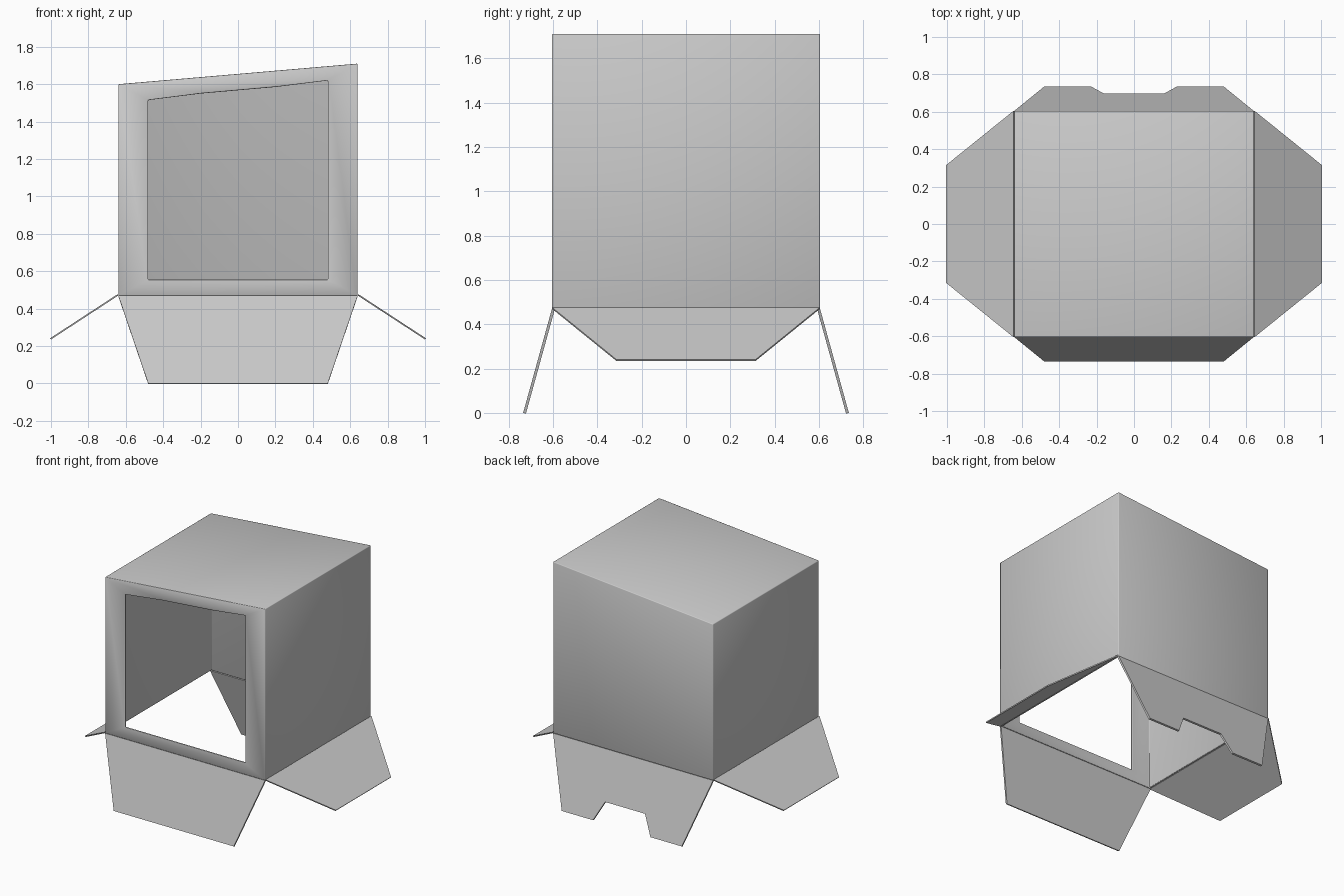
import bpy, bmesh

if "Cube" in bpy.data.objects:
    bpy.data.objects.remove(bpy.data.objects["Cube"])

W, D = 0.64, 0.605              # half width and half depth
Z0, ZL, ZR = 0.47, 1.60, 1.71   # bottom, left and right roof heights
T = 0.013                       # board thickness


def sheet(name, verts, faces, thickness, flip=False):
    """Thin board grown inwards from its outside surface."""
    me = bpy.data.meshes.new(name)
    me.from_pydata(verts, [], faces)
    bm = bmesh.new()
    bm.from_mesh(me)
    bmesh.ops.recalc_face_normals(bm, faces=bm.faces)
    bm.normal_update()
    # outside surfaces point away from the middle of the box
    s = 0
    for f in bm.faces:
        c = f.calc_center_median()
        c.z -= 1.1
        s += f.normal.dot(c) * f.calc_area()
    if (s < 0) != flip:
        bmesh.ops.reverse_faces(bm, faces=bm.faces)
    bm.to_mesh(me)
    bm.free()
    ob = bpy.data.objects.new(name, me)
    bpy.context.collection.objects.link(ob)
    m = ob.modifiers.new("board", 'SOLIDIFY')
    m.thickness = thickness
    m.offset = -1
    m.use_even_offset = True
    return ob


# Box shell: open bottom, sloping roof, window in the front
corners = [(-W, -D, Z0), (W, -D, Z0), (W, -D, ZR), (-W, -D, ZL),
           (-W, D, Z0), (W, D, Z0), (W, D, ZR), (-W, D, ZL)]
window = [(x, -D, z) for x, z in
          [(-0.48, 0.555), (0.48, 0.555), (0.48, 1.62),
           (0.2, 1.585), (-0.2, 1.55), (-0.48, 1.515)]]
faces = [(1, 5, 6, 2), (0, 3, 7, 4), (4, 7, 6, 5), (3, 2, 6, 7),
         (0, 1, 9, 8), (1, 2, 10, 9), (2, 3, 13, 12, 11, 10), (3, 0, 8, 13)]
shell = sheet("box_shell", corners + window, faces, T)
shell.data.shade_smooth()
b = shell.modifiers.new("soft_edges", 'BEVEL')
b.width = 0.005
b.segments = 2
b.limit_method = 'ANGLE'

# Front flap
YB = 0.735
sheet("front_flap", [(-W, -D, Z0), (W, -D, Z0), (0.48, -YB, 0), (-0.48, -YB, 0)],
      [(0, 1, 2, 3)], T)

# Back flap with a notch in its lower edge
outline = [(-W, 0), (-0.48, 1), (-0.23, 1), (-0.16, 0.71),
           (0.16, 0.71), (0.23, 1), (0.48, 1), (W, 0)]
sheet("back_flap", [(x, D + (YB - D) * t, Z0 * (1 - t)) for x, t in outline],
      [tuple(range(8))], T)

# Side flaps
for side, s in (("left", -1), ("right", 1)):
    sheet(side + "_flap", [(s * W, -D, Z0), (s * W, D, Z0),
                           (s, 0.315, 0.235), (s, -0.315, 0.235)],
          [(0, 1, 2, 3)], 0.008)
